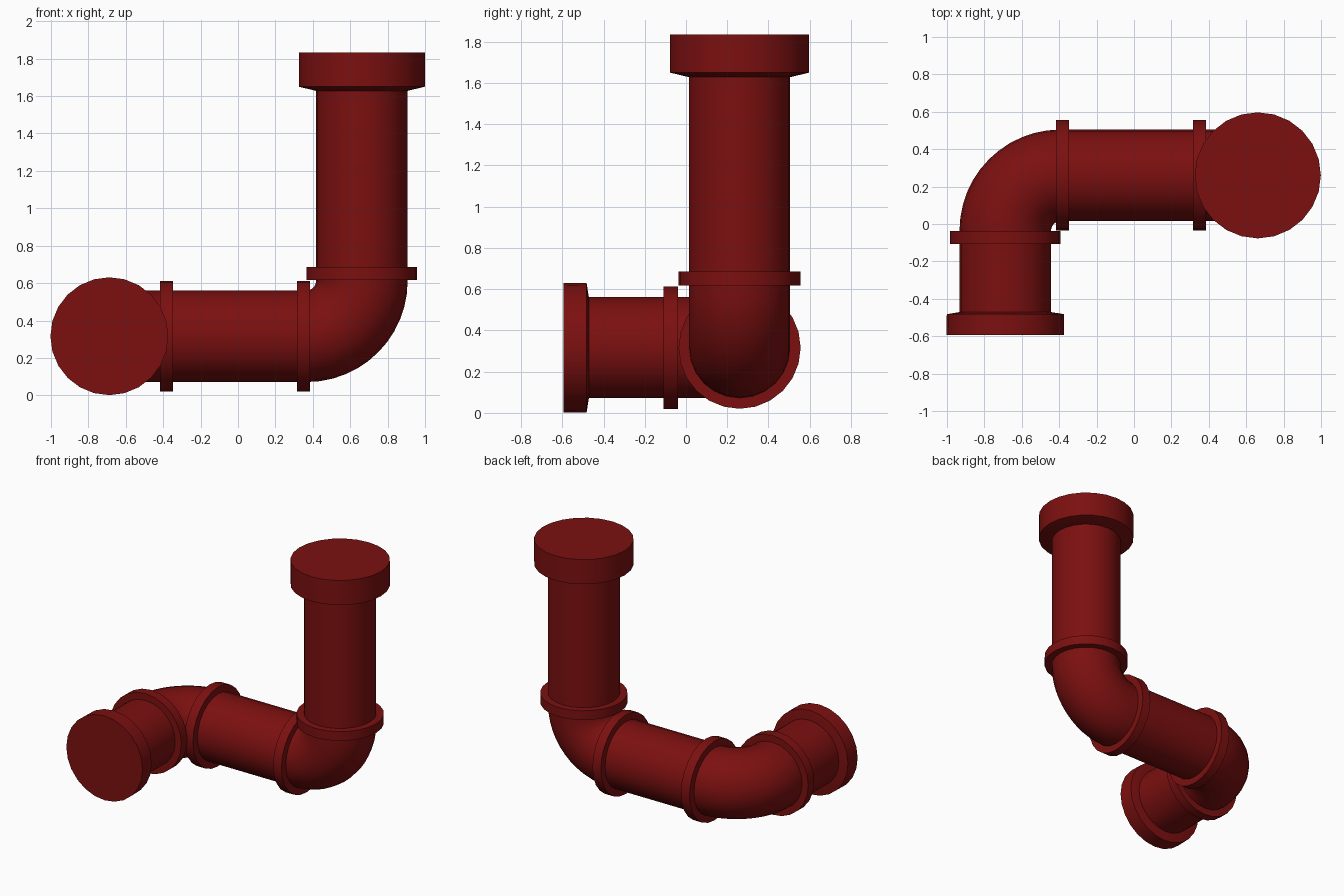
import bpy, bmesh, math
from mathutils import Vector

if "Cube" in bpy.data.objects:
    bpy.data.objects.remove(bpy.data.objects["Cube"])

SEG = 24
R = 0.245           # pipe radius
RING = 0.296        # collar radius
BEND = 0.295        # elbow centre-line radius
PX, PY, PZ = 0.662, 0.26, 0.316   # riser x, run y, run z
LX = -0.688         # outlet x

red = bpy.data.materials.new("dark red")
red.diffuse_color = (0.2, 0.005, 0.005, 1)
red.use_nodes = True
red.node_tree.nodes["Principled BSDF"].inputs["Base Color"].default_value = red.diffuse_color


def finish(name, bm):
    bmesh.ops.recalc_face_normals(bm, faces=bm.faces[:])
    me = bpy.data.meshes.new(name)
    bm.to_mesh(me)
    bm.free()
    me.materials.append(red)
    ob = bpy.data.objects.new(name, me)
    bpy.context.collection.objects.link(ob)
    bpy.ops.object.select_all(action='DESELECT')
    ob.select_set(True)
    bpy.context.view_layer.objects.active = ob
    bpy.ops.object.shade_smooth_by_angle(angle=math.radians(35))


def sweep(name, sections, closed_loop=False, capped=False):
    """Skin circles given as (centre, radius, u, v)."""
    bm = bmesh.new()
    rings = []
    for c, r, u, v in sections:
        rings.append([bm.verts.new(c + r * (math.cos(a) * u + math.sin(a) * v))
                      for a in (2 * math.pi * i / SEG for i in range(SEG))])
    pairs = list(zip(rings, rings[1:]))
    if closed_loop:
        pairs.append((rings[-1], rings[0]))
    for a, b in pairs:
        for i in range(SEG):
            j = (i + 1) % SEG
            bm.faces.new((a[i], a[j], b[j], b[i]))
    if capped:
        bm.faces.new(rings[0])
        bm.faces.new(rings[-1])
    finish(name, bm)


X, Y, Z = Vector((1, 0, 0)), Vector((0, 1, 0)), Vector((0, 0, 1))
FRAME = {'x': (X, Y, Z), 'y': (Y, Z, X), 'z': (Z, X, Y)}


def lathe(name, axis, base, profile, **kw):
    d, u, v = FRAME[axis]
    sweep(name, [(Vector(base) + d * t, r, u, v) for t, r in profile], **kw)


def collar(name, axis, base, a, b):
    lathe(name, axis, base, [(a, R - .005), (a, RING), (b, RING), (b, R - .005)],
          closed_loop=True)


def elbow(name, centre, d0, d1, side):
    """Quarter bend about centre, from direction d0 to d1."""
    secs = []
    for i in range(13):
        a = math.pi / 2 * i / 12
        d = math.cos(a) * d0 + math.sin(a) * d1
        secs.append((Vector(centre) + BEND * d, R, d, side))
    sweep(name, secs)


riser, run, outlet = (PX, PY, 0), (0, PY, PZ), (LX, 0, PZ)
ex, ez = PX - BEND, PZ + BEND      # right bend centre
lx, ly = LX + BEND, PY - BEND      # left bend centre

# Straight pipes
lathe("riser_pipe", 'z', riser, [(ez, R), (1.68, R)])
lathe("run_pipe", 'x', run, [(lx, R), (ex, R)])
lathe("outlet_pipe", 'y', outlet, [(-.52, R), (ly, R)])

# Elbows
elbow("riser_elbow", (ex, PY, ez), -Z, X, Y)
elbow("outlet_elbow", (lx, ly, PZ), Y, -X, Z)

# Collars at the joints
collar("riser_collar", 'z', riser, .617, .686)
collar("run_collar_right", 'x', run, .315, .384)
collar("run_collar_left", 'x', run, -.418, -.347)
collar("outlet_collar", 'y', outlet, -.108, -.038)

# End caps with tapered shoulders
lathe("riser_cap", 'z', riser,
      [(1.628, R), (1.65, .337), (1.834, .337)], capped=True)
lathe("outlet_cap", 'y', outlet,
      [(-.593, .315), (-.482, .313), (-.471, R)], capped=True)
